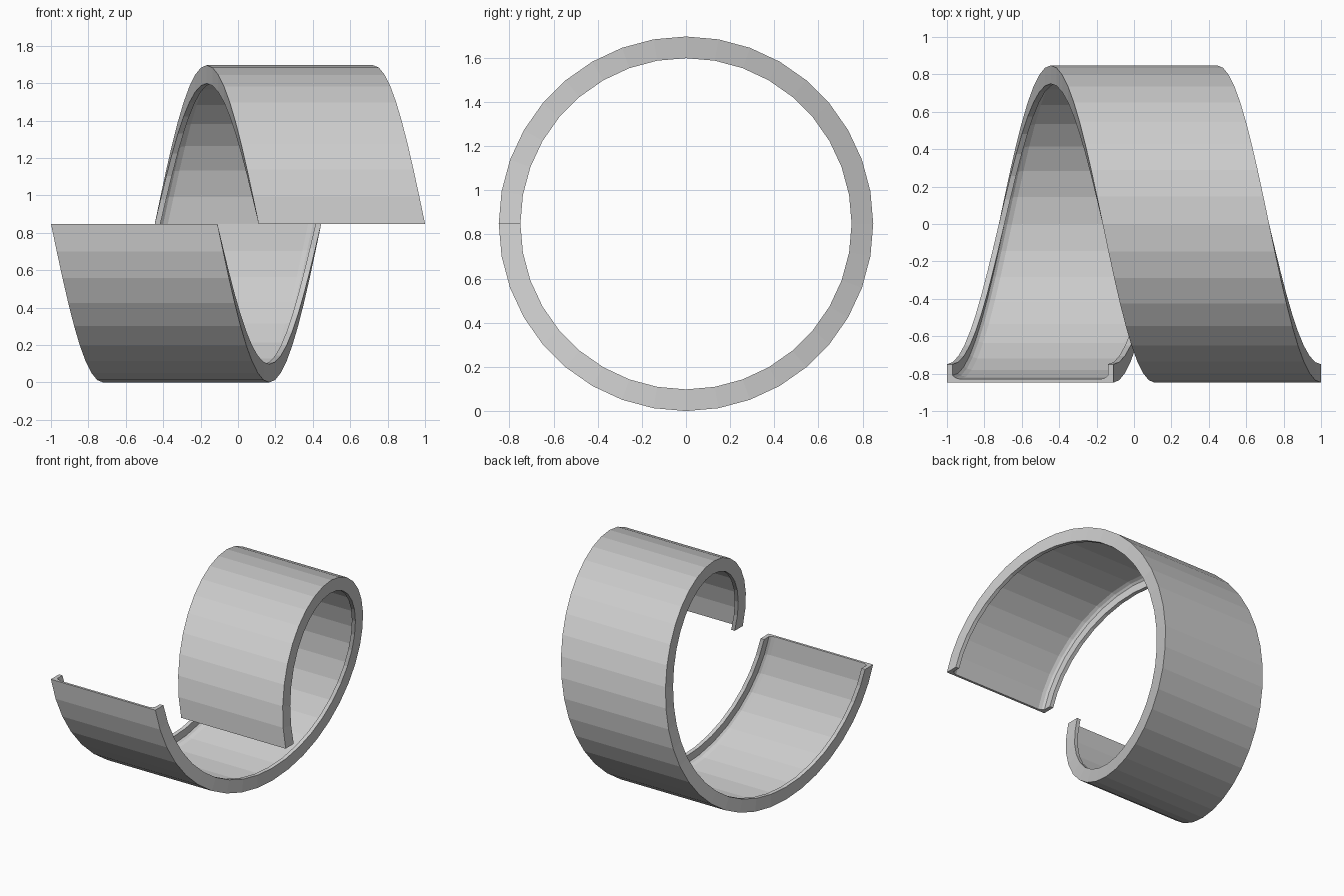
import bpy, bmesh, math

if "Cube" in bpy.data.objects:
    bpy.data.objects.remove(bpy.data.objects["Cube"])

R_OUT, R_LIP, R_WEB = 0.848, 0.75, 0.83   # outer skin, lip edge, inner skin
WIDTH, PITCH, STEPS = 0.89, 1.11, 36

# Channel cross-section (x offset, radius): thin web with an inward lip on each edge
half = [(0, R_OUT), (0, R_LIP), (0.03, R_LIP), (0.03, 0.81), (0.045, 0.822), (0.07, R_WEB)]
profile = half + [(WIDTH - x, r) for x, r in reversed(half)]

# Sweep the section through one full turn of a helix about the x axis
bm = bmesh.new()
rings = []
for i in range(STEPS + 1):
    t = i / STEPS
    a = 2 * math.pi * t
    rings.append([bm.verts.new((-1 + PITCH * t + x,
                                -r * math.cos(a),
                                R_OUT - r * math.sin(a))) for x, r in profile])
n = len(profile)
for a, b in zip(rings, rings[1:]):
    for j in range(n):
        k = (j + 1) % n
        bm.faces.new((a[j], a[k], b[k], b[j]))

# Cut ends of the strip
bm.faces.new(rings[0])
bm.faces.new(rings[-1])
bmesh.ops.recalc_face_normals(bm, faces=bm.faces)

mesh = bpy.data.meshes.new("spiral_channel")
bm.to_mesh(mesh)
bm.free()
bpy.context.collection.objects.link(bpy.data.objects.new("spiral_channel", mesh))
